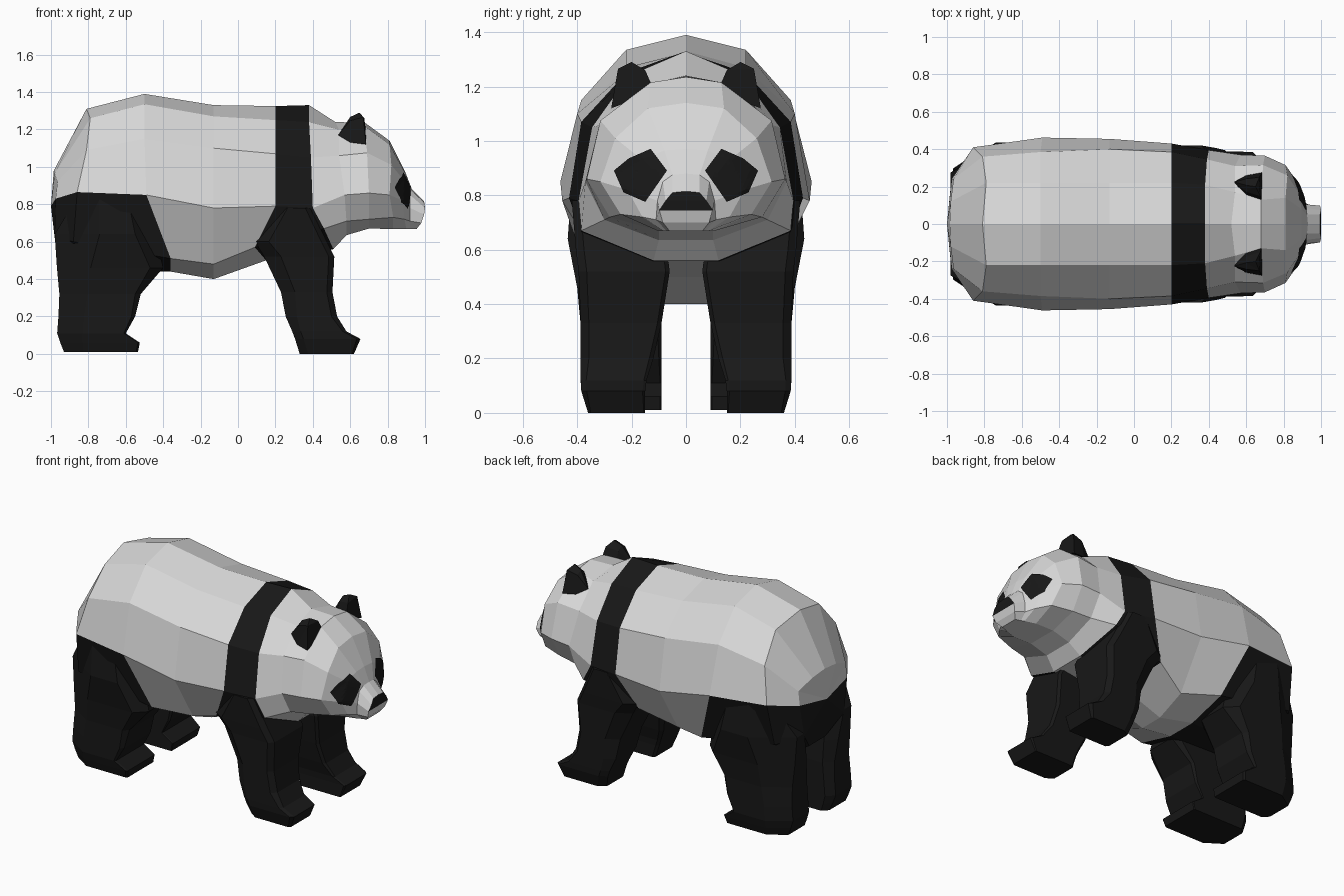
import bpy, bmesh
from mathutils import Vector
from mathutils.bvhtree import BVHTree

if "Cube" in bpy.data.objects:
    bpy.data.objects.remove(bpy.data.objects["Cube"])


def make_mat(name, v):
    m = bpy.data.materials.new(name)
    m.diffuse_color = (v, v, v, 1)
    m.use_nodes = True
    m.node_tree.nodes["Principled BSDF"].inputs["Base Color"].default_value = m.diffuse_color
    return m


WHITE, BLACK = make_mat("white fur", 0.69), make_mat("black fur", 0.009)


def finish(bm, name, black=False):
    if black:
        for f in bm.faces:
            f.material_index = 1
    bmesh.ops.recalc_face_normals(bm, faces=bm.faces)
    me = bpy.data.meshes.new(name)
    bm.to_mesh(me)
    me.materials.append(WHITE)
    me.materials.append(BLACK)
    ob = bpy.data.objects.new(name, me)
    bpy.context.collection.objects.link(ob)
    return ob


def loft(bm, rings, rule=lambda seg, strip: 0):
    """Skin closed rings; rule gives a material per segment and strip."""
    rows = [[bm.verts.new(p) for p in r] for r in rings]
    n = len(rows[0])
    for s in range(len(rows) - 1):
        for j in range(n):
            k = (j + 1) % n
            f = bm.faces.new((rows[s][j], rows[s][k], rows[s + 1][k], rows[s + 1][j]))
            f.material_index = rule(s, min(j, n - 1 - j))
    return rows


def full(half):
    """Mirror a half ring (top centre to belly) into a closed ring."""
    return half + [(x, -y, z) for x, y, z in reversed(half[1:])]


# Half rings: top, upper, flank, side, low, belly
torso = [
    [(-.985, 0, .98), (-.98, .12, .965), (-.965, .24, .92), (-.975, .24, .83), (-.98, .2, .62), (-.93, .08, .5)],
    [(-.81, 0, 1.31), (-.79, .22, 1.26), (-.81, .36, 1.09), (-.86, .41, .865), (-.88, .36, .6), (-.85, .08, .45)],
    [(-.5, 0, 1.39), (-.5, .22, 1.335), (-.5, .385, 1.15), (-.49, .462, .85), (-.36, .36, .51), (-.36, .1, .44)],
    [(-.13, 0, 1.33), (-.13, .22, 1.27), (-.13, .4, 1.1), (-.13, .455, .78), (-.13, .27, .48), (-.13, .08, .4)],
    [(.2, 0, 1.325), (.2, .22, 1.25), (.2, .385, 1.07), (.2, .43, .79), (.09, .35, .57), (.15, .08, .5)],
    [(.38, 0, 1.33), (.38, .21, 1.24), (.39, .345, 1.05), (.4, .395, .78), (.46, .385, .67), (.51, .12, .56)],
    [(.52, 0, 1.24), (.54, .17, 1.2), (.54, .31, 1.06), (.57, .37, .85), (.58, .3, .71), (.58, .1, .635)],
]
head = [
    [(.68, 0, 1.235), (.68, .13, 1.215), (.69, .315, 1.075), (.7, .365, .86), (.7, .28, .72), (.7, .1, .67)],
    [(.81, 0, 1.14), (.81, .14, 1.12), (.82, .26, 1.01), (.81, .315, .85), (.83, .24, .73), (.83, .1, .668)],
    [(.895, 0, .97), (.895, .08, .965), (.885, .16, .93), (.88, .215, .82), (.89, .16, .72), (.9, .08, .668)],
    [(.93, 0, .88), (.925, .05, .875), (.92, .085, .85), (.92, .105, .78), (.92, .11, .71), (.92, .07, .668)],
    [(.995, 0, .815), (.995, .05, .81), (1, .075, .78), (.995, .098, .745), (.98, .085, .7), (.955, .06, .668)],
]


# Dark hindquarters and shoulder band
def fur_rule(seg, strip):
    if seg < 2:
        return int(strip >= 3)
    return int(seg == 4 and strip < 5)


# Body and head in one skin, with a dark nose on the end of the snout
bm = bmesh.new()
rows = loft(bm, [full(r) for r in torso + head], fur_rule)
tail = bm.verts.new((-1, 0, .79))
ring, tip = rows[0], rows[-1]
for j in range(len(ring)):
    f = bm.faces.new((ring[j], ring[(j + 1) % len(ring)], tail))
    f.material_index = int(3 <= min(j, len(ring) - 1 - j))
nose = bm.faces.new(tip[:4] + tip[-3:])
nose.material_index = 1
bm.faces.new(tip[3:9])
bmesh.ops.triangulate(bm, faces=[f for f in bm.faces if len(f.verts) > 4])
surface = BVHTree.FromBMesh(bm)
body = finish(bm, "body")
limbs = []

# Eye patches, laid on the face
patch = [(.13, .97), (.21, .935), (.265, .89), (.23, .81), (.15, .775), (.07, .89)]
for side, label in ((1, "left"), (-1, "right")):
    bm = bmesh.new()
    face = bm.faces.new([bm.verts.new((2, side * y, z)) for y, z in patch])
    bmesh.ops.poke(bm, faces=[face])
    bmesh.ops.subdivide_edges(bm, edges=bm.edges[:], cuts=5, use_grid_fill=True)
    for v in bm.verts:
        hit, normal, _, _ = surface.ray_cast(v.co, Vector((-1, 0, 0)))
        if hit:
            v.co = hit + Vector((.006, 0, .001))
    finish(bm, label + "_eye_patch", True)

# Ears: flat front tapering backwards
ear = [(.685, .115, 1.18), (.675, .15, 1.26), (.65, .2, 1.29), (.67, .25, 1.265), (.685, .275, 1.12)]
for side, label in ((1, "left"), (-1, "right")):
    bm = bmesh.new()
    back = [(.6, y * .7 + .067, z * .8 + .235) for _, y, z in ear]
    rows = loft(bm, [[(x, side * y, z) for x, y, z in r] for r in (ear, back)])
    bm.faces.new(rows[0])
    apex = bm.verts.new((.535, side * .225, 1.17))
    for j in range(5):
        bm.faces.new((rows[1][j], rows[1][(j + 1) % 5], apex))
    bmesh.ops.triangulate(bm, faces=bm.faces[:])
    limbs.append(finish(bm, label + "_ear", True))

# Legs: z, back x, front x, inner y, outer y, back bevel, front bevel
hind = [(.84, -.86, -.54, .2, .42, .08, .05), (.64, -.98, -.44, .12, .435, .16, .11),
        (.46, -.968, -.4, .1, .4, .12, .07), (.32, -.955, -.52, .09, .387, .1, .03),
        (.2, -.96, -.55, .09, .387, .09, .02), (.11, -.967, -.6, .09, .387, .09, .01),
        (.06, -.95, -.525, .09, .375, .08, .01), (.01, -.93, -.535, .09, .36, .07, .01)]
fore = [(.78, .22, .39, .2, .42, .03, .03), (.6, .09, .475, .07, .405, .05, .03),
        (.52, .14, .515, .06, .395, .06, .03), (.33, .23, .505, .09, .387, .05, .03),
        (.2, .255, .53, .12, .387, .04, .03), (.12, .29, .58, .145, .387, .03, .02),
        (.08, .305, .655, .15, .385, .03, .02), (0, .33, .62, .15, .36, .03, .01)]


def leg_ring(z, a, b, c, d, e, f, side):
    h, g = e / 2, f / 2
    pts = [(a + h, c), (b - g, c), (b, c + g), (b, d - f), (b - f, d), (a + 1.5 * e, d), (a, d - e), (a, c + h)]
    return [(x, side * y, z) for x, y in pts]


for rings, part in ((hind, "hind_leg"), (fore, "front_leg")):
    for side, label in ((1, "left_"), (-1, "right_")):
        bm = bmesh.new()
        rows = loft(bm, [leg_ring(*r, side) for r in rings])
        bm.faces.new(rows[0])
        bm.faces.new(rows[-1])
        limbs.append(finish(bm, label + part, True))

# Weld legs and ears into the body so no hidden surfaces remain
bpy.context.view_layer.objects.active = body
for limb in limbs:
    mod = body.modifiers.new("weld", "BOOLEAN")
    mod.operation, mod.solver, mod.object = "UNION", "EXACT", limb
    bpy.ops.object.modifier_apply(modifier=mod.name)
    bpy.data.objects.remove(limb)
